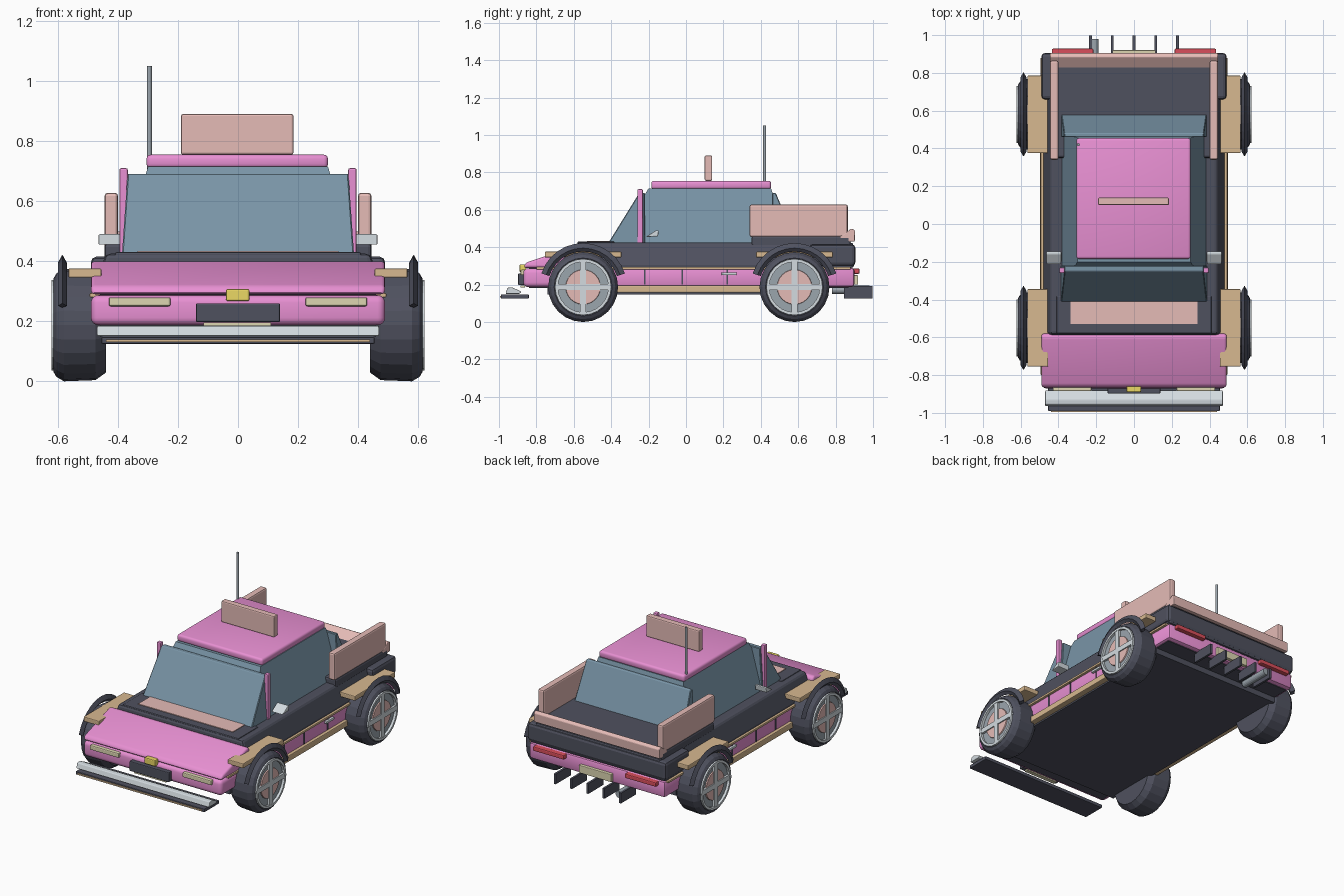
import bpy, bmesh, math
from mathutils import Matrix

if "Cube" in bpy.data.objects:
    bpy.data.objects.remove(bpy.data.objects["Cube"])

COL = {"pink": "E88FD2", "dark": "50525F", "glass": "7893A5", "salmon": "E4BAB5", "tan": "D6B78F",
       "chrome": "D2DADF", "cream": "DCD5B0", "yellow": "EBD765", "red": "D9505C", "steel": "9AA4AC"}
MATS = {}
for key, h in COL.items():
    m = bpy.data.materials.new(key + "_paint")
    m.diffuse_color = [(int(h[i:i + 2], 16) / 255) ** 2.2 for i in (0, 2, 4)] + [1]
    m.use_nodes = True
    m.node_tree.nodes["Principled BSDF"].inputs["Base Color"].default_value = m.diffuse_color
    MATS[key] = m


def finish(name, bm, col, bev=0, seg=2):
    if bev:
        bmesh.ops.bevel(bm, geom=bm.edges[:], offset=bev, segments=seg, profile=0.5, affect='EDGES')
    bmesh.ops.recalc_face_normals(bm, faces=bm.faces[:])
    me = bpy.data.meshes.new(name)
    bm.to_mesh(me)
    bm.free()
    me.materials.append(MATS[col])
    ob = bpy.data.objects.new(name, me)
    bpy.context.collection.objects.link(ob)
    return ob


def skin(bm, rings, closed=False):
    """Bridge rings of points; cap the ends unless closed."""
    vs = [[bm.verts.new(p) for p in r] for r in rings]
    n = len(vs[0])
    for a, b in zip(vs, vs[1:] + vs[:1] if closed else vs[1:]):
        for i in range(n):
            bm.faces.new((a[i], a[(i + 1) % n], b[(i + 1) % n], b[i]))
    if not closed:
        bm.faces.new(vs[0])
        bm.faces.new(vs[-1])


def frustum(name, low, high, col, bev=0, seg=2):
    """Each end is (x0, x1, y0, y1, z)."""
    bm = bmesh.new()
    skin(bm, [[(a, c, z), (b, c, z), (b, d, z), (a, d, z)] for a, b, c, d, z in (low, high)])
    return finish(name, bm, col, bev, seg)


def box(name, x, y, z, col, bev=0, seg=2):
    return frustum(name, (*x, *y, z[0]), (*x, *y, z[1]), col, bev, seg)


def pair(name, x, y, z, col, bev=0):
    box(name + "_right", x, y, z, col, bev)
    box(name + "_left", (-x[1], -x[0]), y, z, col, bev)


def prism(name, prof, x0, x1, col, bev=0, seg=2):
    """Side profile (y, z) extruded along x."""
    bm = bmesh.new()
    skin(bm, [[(x, y, z) for y, z in prof] for x in (x0, x1)])
    return finish(name, bm, col, bev, seg)


def lathe(name, prof, s, y, z, col, n=24, closed=False):
    """Profile (x, radius) turned about the axle."""
    bm = bmesh.new()
    skin(bm, [[(s * x, y + r * math.cos(2 * math.pi * i / n), z + r * math.sin(2 * math.pi * i / n))
               for i in range(n)] for x, r in prof], closed)
    return finish(name, bm, col)


def rod(name, r, depth, mat, col, n=12):
    bm = bmesh.new()
    bmesh.ops.create_cone(bm, cap_ends=True, segments=n, radius1=r, radius2=r, depth=depth, matrix=mat)
    return finish(name, bm, col)


# body shell
box("undertray", (-.46, .46), (-.84, .87), (.183, .3), "dark")
box("floor", (-.46, .46), (-.74, .76), (.147, .2), "dark")
smooth = [
    box("lower_body", (-.48, .48), (-.7, .9), (.188, .29), "pink", .015, 2),
    box("front_bumper_skin", (-.49, .49), (-.87, -.6), (.187, .287), "pink", .025, 4),
    prism("hood", [(-.87, .29), (-.855, .318), (-.6, .402), (-.58, .39), (-.58, .29)], -.49, .49, "pink", .013, 3),
    box("roof", (-.305, .3), (-.185, .455), (.71, .755), "pink", .014, 3)]
frustum("belt_body", (-.485, .485, -.595, .9, .29), (-.44, .44, -.585, .895, .425), "dark", .015)
box("rear_body", (-.49, .49), (.66, .905), (.3, .415), "dark", .018)
box("rear_deck", (-.445, .445), (.35, .88), (.4, .46), "dark", .012)
box("cowl", (-.41, .41), (-.58, -.38), (.4, .43), "dark", .006)
box("cowl_vent", (-.335, .335), (-.53, -.41), (.42, .434), "salmon")
prism("tail_spoiler", [(.82, .455), (.885, .5), (.905, .49), (.902, .43), (.84, .43)], -.445, .445, "salmon", .005)
pair("belt_stripe", (.45, .494), (-.8, .88), (.28, .294), "tan", .003)
pair("side_sill", (.44, .497), (-.41, .45), (.157, .196), "tan", .005)
for i, y in enumerate((-.22, -.02, .22)):
    pair(f"door_seam_{i}", (.47, .484), (y - .004, y + .004), (.2, .28), "dark")
pair("door_handle", (.47, .495), (.19, .27), (.25, .266), "chrome", .004)

# cabin glass
frustum("cabin", (-.385, .385, -.38, .55, .41), (-.3, .3, -.2, .455, .715), "glass")
for name, low, high in (("windscreen", (-.387, .387, -.42, -.22, .415), (-.368, .368, -.25, -.22, .69)),
                        ("rear_window", (-.387, .387, .46, .595, .42), (-.37, .37, .46, .48, .69))):
    frustum(name, low, high, "glass", .004, 1)
pair("front_pillar", (.367, .395), (-.26, -.23), (.41, .71), "pink", .006)

# roof fittings and side boards
box("roof_sign", (-.19, .185), (.1, .14), (.755, .89), "salmon", .007)
rod("antenna", .008, .35, Matrix.Translation((-.295, .42, .875)), "steel")
pair("bed_side_board", (.4, .444), (.34, .865), (.455, .628), "salmon", .01)
for s in (-1, 1):
    prism(f"mirror_{s}", [(-.215, .455), (-.15, .457), (-.145, .49), (-.16, .49)], s * .385, s * .465, "chrome", .005)

# nose
prism("chrome_bumper", [(-.965, .151), (-.89, .151), (-.88, .162), (-.93, .186), (-.955, .183)],
      -.47, .47, "chrome", .004)
box("splitter", (-.455, .455), (-.99, -.84), (.125, .147), "dark", .004)
box("splitter_lip", (-.44, .44), (-.995, -.98), (.131, .139), "tan")
pair("headlight", (.225, .43), (-.885, -.85), (.25, .28), "cream", .006)
box("front_plate", (-.14, .14), (-.898, -.86), (.197, .26), "dark", .005)
box("nose_badge", (-.04, .038), (-.89, -.855), (.267, .308), "yellow", .006)
box("plate_strip", (-.115, .11), (-.885, -.86), (.185, .196), "cream")

# tail
pair("taillight", (.215, .435), (.89, .928), (.258, .286), "red", .006)
box("rear_plate", (-.115, .115), (.89, .92), (.2, .25), "cream", .004)
for i in range(5):
    x = -.23 + .115 * i
    box(f"diffuser_fin_{i}", (x - .007, x + .007), (.845, .997), (.127, .192), "dark")
rod("exhaust", .022, .2, Matrix.Translation((-.21, .88, .172)) @ Matrix.Rotation(math.pi / 2, 4, 'X'), "steel", 16)

# wheels, flares and arch trims
Z = .187
for s, side in ((1, "right"), (-1, "left")):
    for y, end in ((-.55, "front"), (.58, "rear")):
        tag = f"_{end}_{side}"
        lathe("tyre" + tag, [(.44, .11), (.44, .158), (.475, .183), (.58, .187), (.605, .172), (.615, .155),
                             (.6, .13)], s, y, Z, "dark", 24)
        lathe("rim_ring" + tag, [(.59, .135), (.59, .154), (.622, .15), (.622, .135)], s, y, Z, "chrome", 24, True)
        lathe("wheel_disc" + tag, [(.59, .135), (.606, .135)], s, y, Z, "steel")
        lathe("hub_disc" + tag, [(.6, .095), (.613, .092)], s, y, Z, "salmon")
        xs = sorted((s * .6, s * .62))
        box("spoke_flat" + tag, xs, (y - .14, y + .14), (Z - .016, Z + .016), "chrome")
        box("spoke_upright" + tag, xs, (y - .016, y + .016), (Z - .14, Z + .14), "chrome")
        box("flare" + tag, sorted((s * .455, s * .565)), (y - .205, y + .205), (.345, .376), "tan", .005)
        bm = bmesh.new()
        rings = []
        for k in range(13):
            a = math.radians(18 + 144 * k / 12)
            rings.append([(s * x, y + r * math.cos(a), Z + r * math.sin(a))
                          for x, r in ((.57, .208), (.585, .19), (.6, .208), (.585, .235))])
        skin(bm, rings)
        finish("arch_trim" + tag, bm, "dark")

# soft shading on the rounded paintwork
for ob in smooth:
    ob.select_set(True)
bpy.context.view_layer.objects.active = smooth[0]
bpy.ops.object.shade_smooth_by_angle(angle=math.radians(32))
